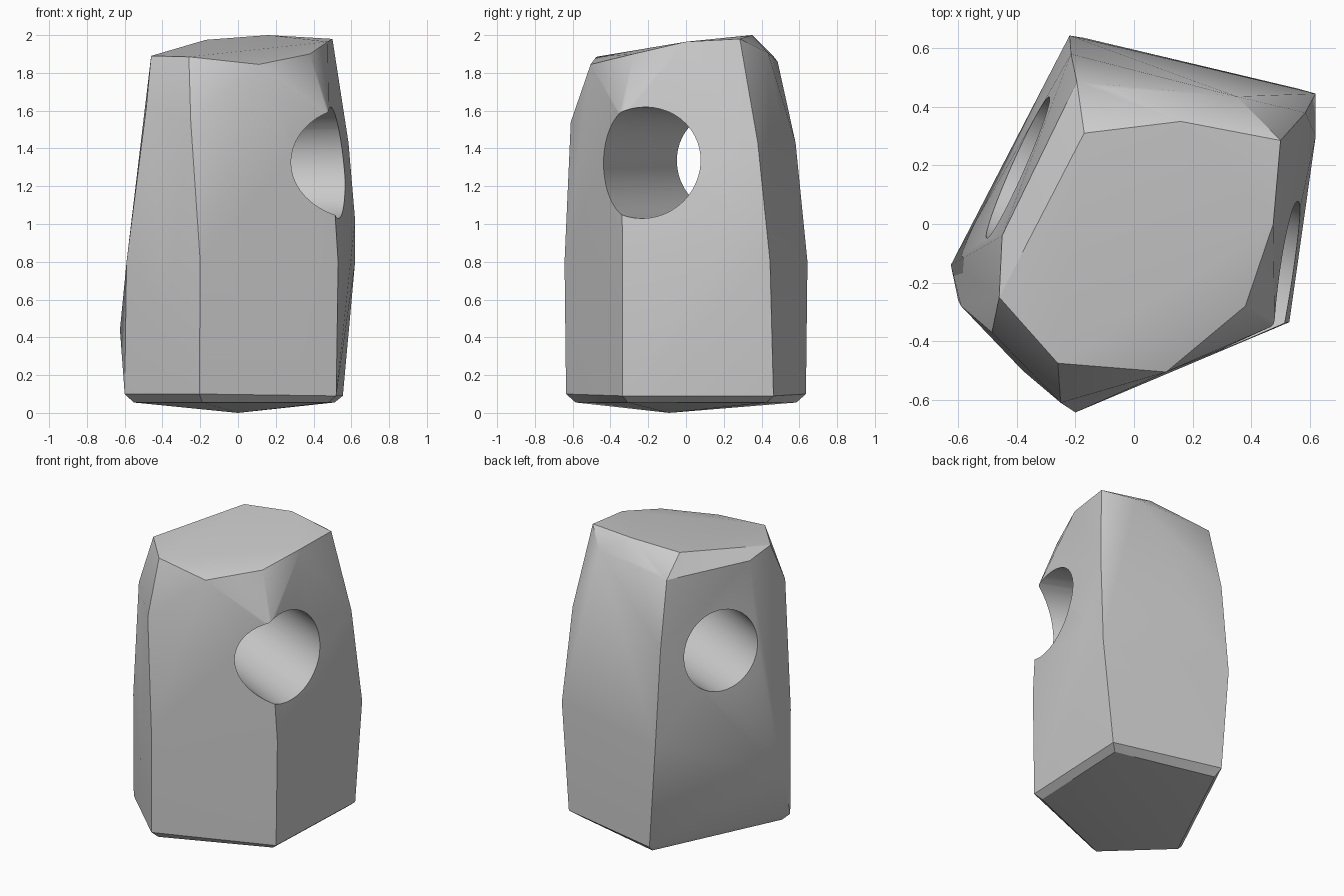
import bpy, bmesh, math
from mathutils import Vector, Matrix

if "Cube" in bpy.data.objects:
    bpy.data.objects.remove(bpy.data.objects["Cube"])

# Corner ridges of the stone, each a path from rim to base
ridges = [
    [(-.26, -.475, 1.885), (-.25, -.61, 1.54), (-.2, -.643, .8), (-.205, -.635, .1)],
    [(.38, -.28, 1.90), (.48, -.345, 1.58), (.53, -.335, .8), (.52, -.335, .09)],
    [(.5, .285, 1.98), (.585, .38, 1.43), (.62, .445, .8), (.555, .463, .09)],
    [(-.195, .485, 1.86), (-.215, .58, 1.43), (-.22, .643, .8), (-.17, .635, .1)],
    [(-.46, -.25, 1.89), (-.485, -.37, 1.62), (-.59, -.28, .8), (-.6, -.26, .1)],
]
# Remaining rim corners, crown bumps, side bulges and base point
extras = [
    (.11, -.505, 1.845), (.475, 0, 1.965), (.35, .435, 1.905), (-.1, .465, 1.885),
    (-.45, -.04, 1.86), (.16, .35, 2.0), (-.17, .31, 1.975),
    (.62, .3, 1.02), (-.38, -.5, .5), (-.625, -.14, .44), (0, -.09, 0),
]
points = [p for r in ridges for p in r] + extras
# Bevelled base: inset copy of the lowest loop
points += [(r[-1][0] * .92, r[-1][1] * .92, .055) for r in ridges]

# Stone body
bm = bmesh.new()
for p in points:
    bm.verts.new(p)
hull = bmesh.ops.convex_hull(bm, input=bm.verts[:])
loose = [v for v in bm.verts if not v.link_faces]
bmesh.ops.delete(bm, geom=loose, context='VERTS')
bmesh.ops.recalc_face_normals(bm, faces=bm.faces[:])
mesh = bpy.data.meshes.new("stone_block")
bm.to_mesh(mesh)
bm.free()
stone = bpy.data.objects.new("stone_block", mesh)
bpy.context.collection.objects.link(stone)

# Slightly tapered cutter for the round through-hole
axis = Vector((-.82, .375, 0)).normalized()
bpy.ops.mesh.primitive_cone_add(vertices=48, radius1=.315, radius2=.24, depth=2.4,
                                location=(.004, .01, 1.325))
cutter = bpy.context.object
cutter.name = "hole_cutter"
cutter.rotation_euler = axis.to_track_quat('Z', 'Y').to_euler()
cutter.hide_render = True

# Cut the hole and finish shading
bpy.ops.object.select_all(action='DESELECT')
stone.select_set(True)
bpy.context.view_layer.objects.active = stone
mod = stone.modifiers.new("hole", 'BOOLEAN')
mod.operation = 'DIFFERENCE'
mod.solver = 'EXACT'
mod.object = cutter
bpy.ops.object.modifier_apply(modifier=mod.name)
bpy.data.objects.remove(cutter, do_unlink=True)
bpy.ops.object.shade_smooth_by_angle(angle=math.radians(30))
